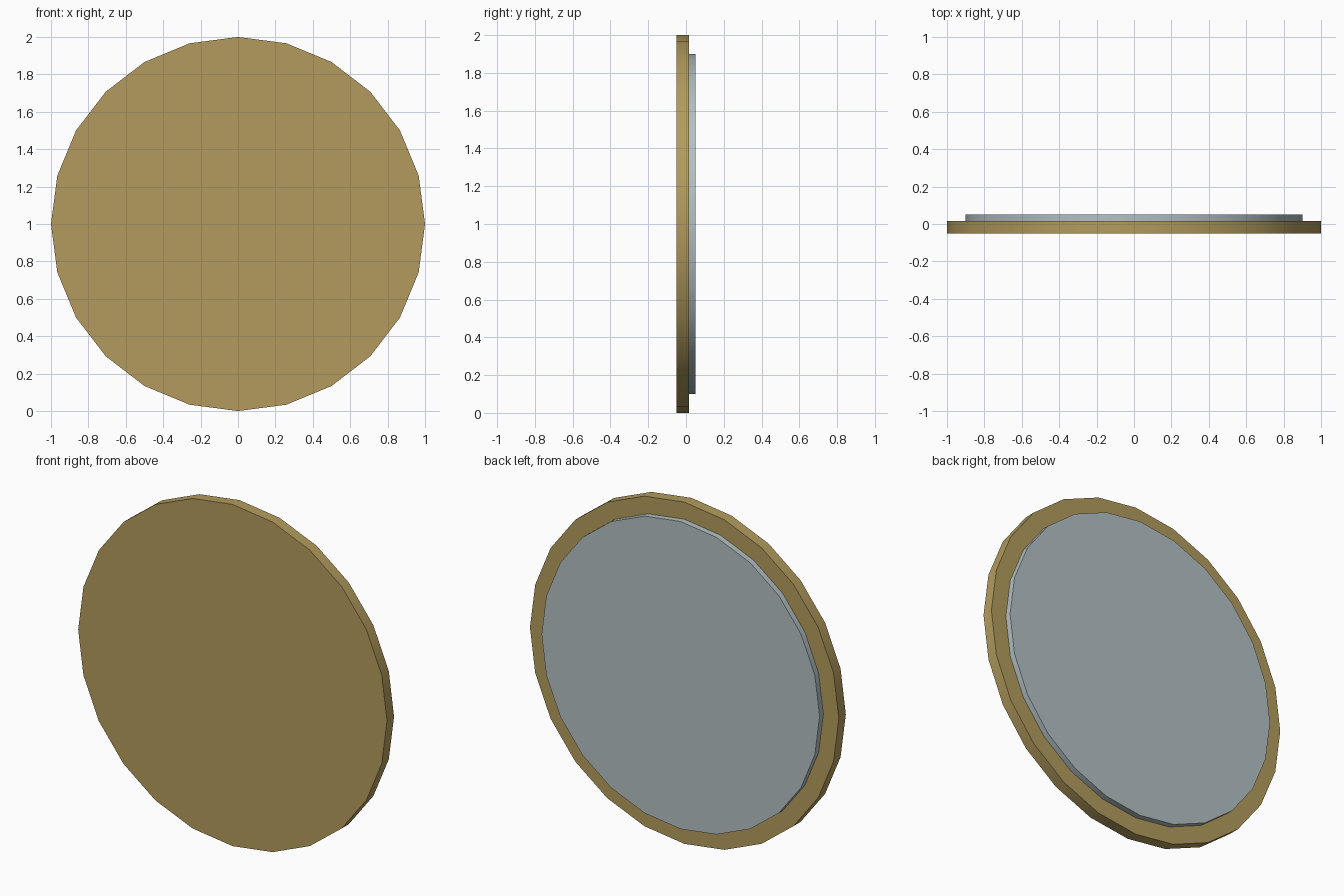
import bpy
import math

if "Cube" in bpy.data.objects:
    bpy.data.objects.remove(bpy.data.objects["Cube"])


def material(name, color):
    mat = bpy.data.materials.new(name)
    mat.diffuse_color = (*color, 1.0)
    mat.use_nodes = True
    mat.node_tree.nodes["Principled BSDF"].inputs["Base Color"].default_value = mat.diffuse_color
    return mat


def disc(name, radius, y_front, y_back, mat):
    """Upright 24-sided disc facing -y, centred at z = 1."""
    bpy.ops.mesh.primitive_cylinder_add(
        vertices=24, radius=radius, depth=y_back - y_front,
        location=(0, (y_front + y_back) / 2, 1), rotation=(math.pi / 2, 0, 0))
    obj = bpy.context.object
    obj.name = name
    obj.data.materials.append(mat)
    bpy.ops.object.transform_apply(location=True, rotation=True, scale=True)
    bpy.ops.object.shade_smooth_by_angle(angle=math.radians(30))
    return obj


# Wide brass plate at the front
disc("brass_plate", 1.0, -0.05, 0.015, material("brass", (0.45, 0.33, 0.11)))

# Smaller pale disc standing proud of the back, seated slightly into the plate
disc("mirror_disc", 0.9, 0.0, 0.05, material("mirror", (0.45, 0.53, 0.55)))
